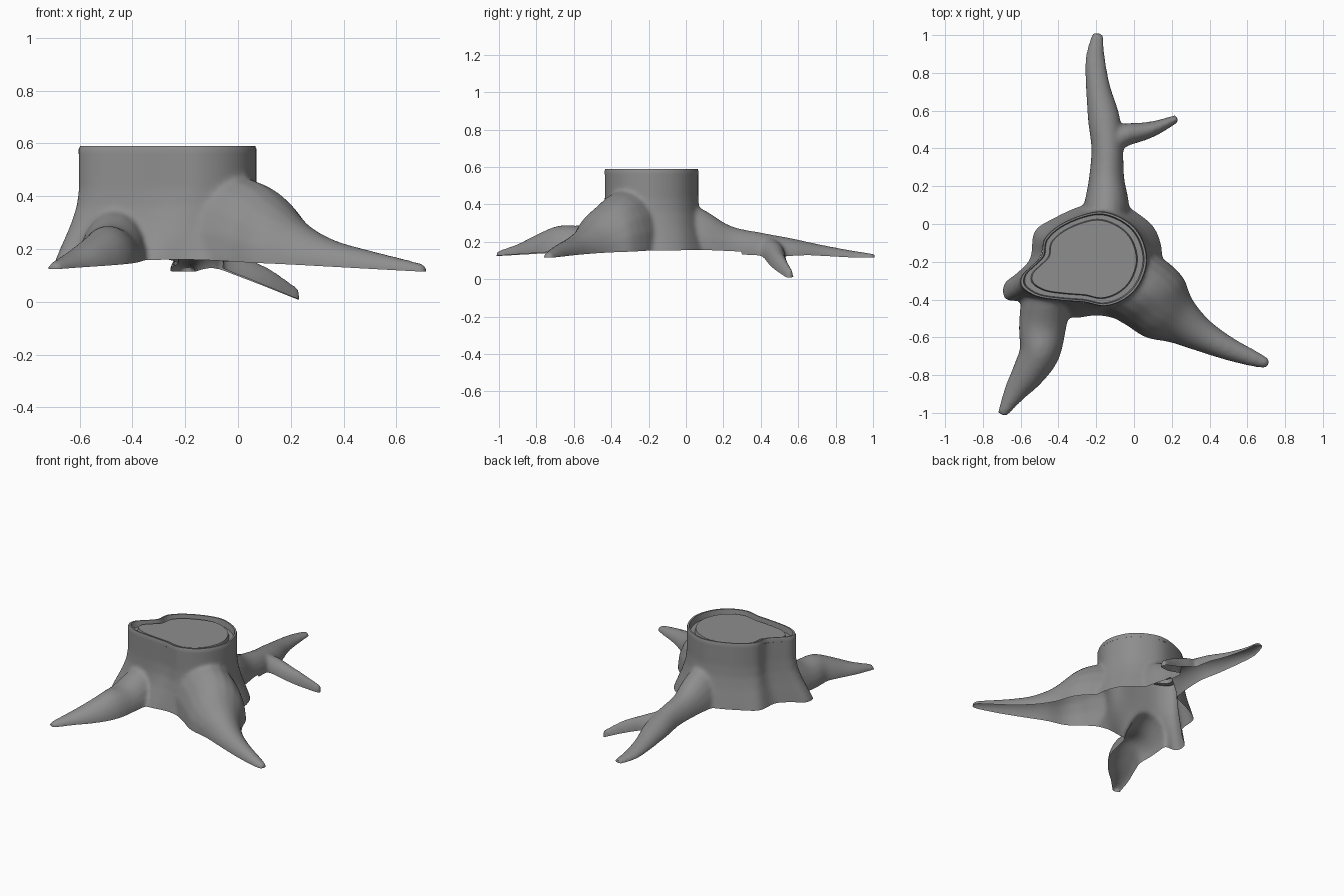
import bpy, bmesh, math
from mathutils import Vector

if "Cube" in bpy.data.objects:
    bpy.data.objects.remove(bpy.data.objects["Cube"])

# One weathered wood colour
wood = bpy.data.materials.new("weathered_gray_wood")
wood.use_nodes = True
GRAY = (0.27, 0.27, 0.27, 1)
wood.diffuse_color = GRAY
bsdf = wood.node_tree.nodes["Principled BSDF"]
bsdf.inputs["Base Color"].default_value = GRAY
bsdf.inputs["Roughness"].default_value = 0.8

CENTER = Vector((-0.25, -0.19))

# Trunk outlines: straight upper part and flared foot, point for point
RIM = [(-.595, -.335), (-.515, -.385), (-.385, -.405), (-.26, -.415), (-.155, -.435),
       (-.05, -.40), (.03, -.32), (.07, -.195), (.04, -.07), (-.035, .015), (-.155, .065),
       (-.27, .05), (-.395, -.005), (-.475, -.08), (-.49, -.165), (-.54, -.22), (-.595, -.275)]
FOOT = [(-.68, -.40), (-.58, -.41), (-.41, -.45), (-.33, -.50), (-.2, -.485),
        (-.05, -.50), (.10, -.42), (.15, -.2), (.13, -.06), (.06, .03), (-.1, .12),
        (-.27, .1), (-.43, .03), (-.53, -.04), (-.55, -.18), (-.62, -.26), (-.69, -.32)]

# Roots: centre x, centre y, half width, crest height
ROOTS = [
    [(-.08, -.28, .2, .5), (.07, -.37, .2, .455), (.16, -.455, .18, .38), (.25, -.52, .125, .295),
     (.36, -.59, .088, .235), (.5, -.66, .062, .195), (.64, -.715, .042, .16), (.712, -.74, .025, .14)],
    [(-.45, -.25, .13, .4), (-.47, -.42, .13, .34), (-.485, -.55, .125, .29), (-.5, -.68, .108, .287),
     (-.56, -.79, .088, .24), (-.63, -.89, .06, .19), (-.7, -1.01, .025, .15)],
    [(-.16, -.05, .13, .44), (-.145, .1, .12, .37), (-.145, .24, .094, .285), (-.142, .4, .084, .25),
     (-.16, .56, .085, .22), (-.19, .72, .065, .185), (-.205, .88, .052, .155), (-.19, 1.01, .03, .135)],
    [(-.14, .42, .06, .235), (-.05, .47, .06, .205), (.05, .49, .048, .16), (.13, .515, .036, .12),
     (.23, .56, .02, .05)],
]


def spline(points, steps=4, closed=False):
    """Catmull-Rom resampling of a list of tuples."""
    pts = [Vector(p) for p in points]
    n = len(pts)
    pick = (lambda i: pts[i % n]) if closed else (lambda i: pts[max(0, min(n - 1, i))])
    out = []
    for i in range(n if closed else n - 1):
        a, b, c, d = (pick(i + k) for k in (-1, 0, 1, 2))
        for s in range(steps):
            t = s / steps
            out.append(b + (c - a) * (t / 2) + (a * 2 - b * 5 + c * 4 - d) * (t * t / 2)
                       + (b * 3 - a - c * 3 + d) * (t ** 3 / 2))
    return out if closed else out + [pts[-1]]


def loft(bm, rings, cap_start=True, cap_end=True):
    """Skin a series of closed rings of equal length."""
    loops = [[bm.verts.new(p) for p in ring] for ring in rings]
    n = len(loops[0])
    for low, high in zip(loops, loops[1:]):
        for i in range(n):
            j = (i + 1) % n
            bm.faces.new((low[i], low[j], high[j], high[i]))
    if cap_start:
        bm.faces.new(loops[0][::-1])
    if cap_end:
        bm.faces.new(loops[-1])


def underside(x, y):
    """Height of the open lower edge, sinking outward and along the side branch."""
    reach = math.hypot(x - CENTER.x, y - CENTER.y)
    z = 0.16 - 0.045 * max(0, min(1, (reach - 0.3) / 0.8))
    if y > 0.3 and x > -0.1:
        z -= 0.36 * (x + 0.1)
    return z


def finish(bm, name):
    mesh = bpy.data.meshes.new(name)
    bm.to_mesh(mesh)
    bm.free()
    mesh.materials.append(wood)
    obj = bpy.data.objects.new(name, mesh)
    bpy.context.collection.objects.link(obj)
    return obj


def shade(obj, angle):
    bpy.ops.object.select_all(action='DESELECT')
    obj.select_set(True)
    bpy.context.view_layer.objects.active = obj
    bpy.ops.object.shade_smooth_by_angle(angle=math.radians(angle))


rim = spline(RIM, closed=True)
foot = spline(FOOT, closed=True)

# Solid trunk with a flared foot
bm = bmesh.new()
levels = [(.02, 1.15), (.15, 1), (.22, .68), (.29, .35), (.36, .1), (.43, 0), (.66, 0)]
loft(bm, [[a.lerp(b, flare).to_3d() + Vector((0, 0, z)) for a, b in zip(rim, foot)]
          for z, flare in levels])

# Roots as tapering domes, mirrored below the edge so the cut leaves upright walls
for root in ROOTS:
    path = spline(root)
    rings = []
    for i, (x, y, half, top) in enumerate(path):
        ahead = path[min(i + 1, len(path) - 1)].xy - path[max(i - 1, 0)].xy
        side = Vector((-ahead.y, ahead.x)).normalized() * half
        base = underside(x, y)
        ring = []
        for k in range(20):
            a = k * math.tau / 20
            ring.append((x + side.x * math.cos(a), y + side.y * math.cos(a),
                         base + (top - base) * math.sin(a)))
        rings.append(ring)
    loft(bm, rings)
bmesh.ops.recalc_face_normals(bm, faces=bm.faces)
stump = finish(bm, "trunk_and_roots")

# Fuse the parts and soften the joins
fuse = stump.modifiers.new("fuse", 'REMESH')
fuse.mode = 'VOXEL'
fuse.voxel_size = 0.012
soften = stump.modifiers.new("soften", 'SMOOTH')
soften.factor = 0.5
soften.iterations = 9
graph = bpy.context.evaluated_depsgraph_get()
fused = bpy.data.meshes.new_from_object(stump.evaluated_get(graph))
stump.modifiers.clear()

# Trim the top flat, then open the shell along its sloping lower edge
RIM_START = 0.56
bm = bmesh.new()
bm.from_mesh(fused)


def trim(height, **side):
    bmesh.ops.bisect_plane(bm, geom=bm.verts[:] + bm.edges[:] + bm.faces[:],
                           plane_co=(0, 0, height), plane_no=(0, 0, 1), **side)


trim(RIM_START, clear_outer=True)
for v in bm.verts:
    v.co.z -= underside(v.co.x, v.co.y)
trim(0, clear_inner=True)
for v in bm.verts:
    v.co.z += underside(v.co.x, v.co.y)
bm.to_mesh(stump.data)
bm.free()
bpy.data.meshes.remove(fused)
shade(stump, 40)

# Bark rim, groove and the raised cut wood inside it
bm = bmesh.new()
section = [(1, RIM_START), (1, .578), (.985, .59), (.95, .59), (.93, .55),
           (.84, .55), (.82, .575)]
loft(bm, [[(CENTER + (p - CENTER) * size).to_3d() + Vector((0, 0, z)) for p in rim]
          for size, z in section], cap_start=False)
shade(finish(bm, "bark_rim_and_cut_wood"), 35)
